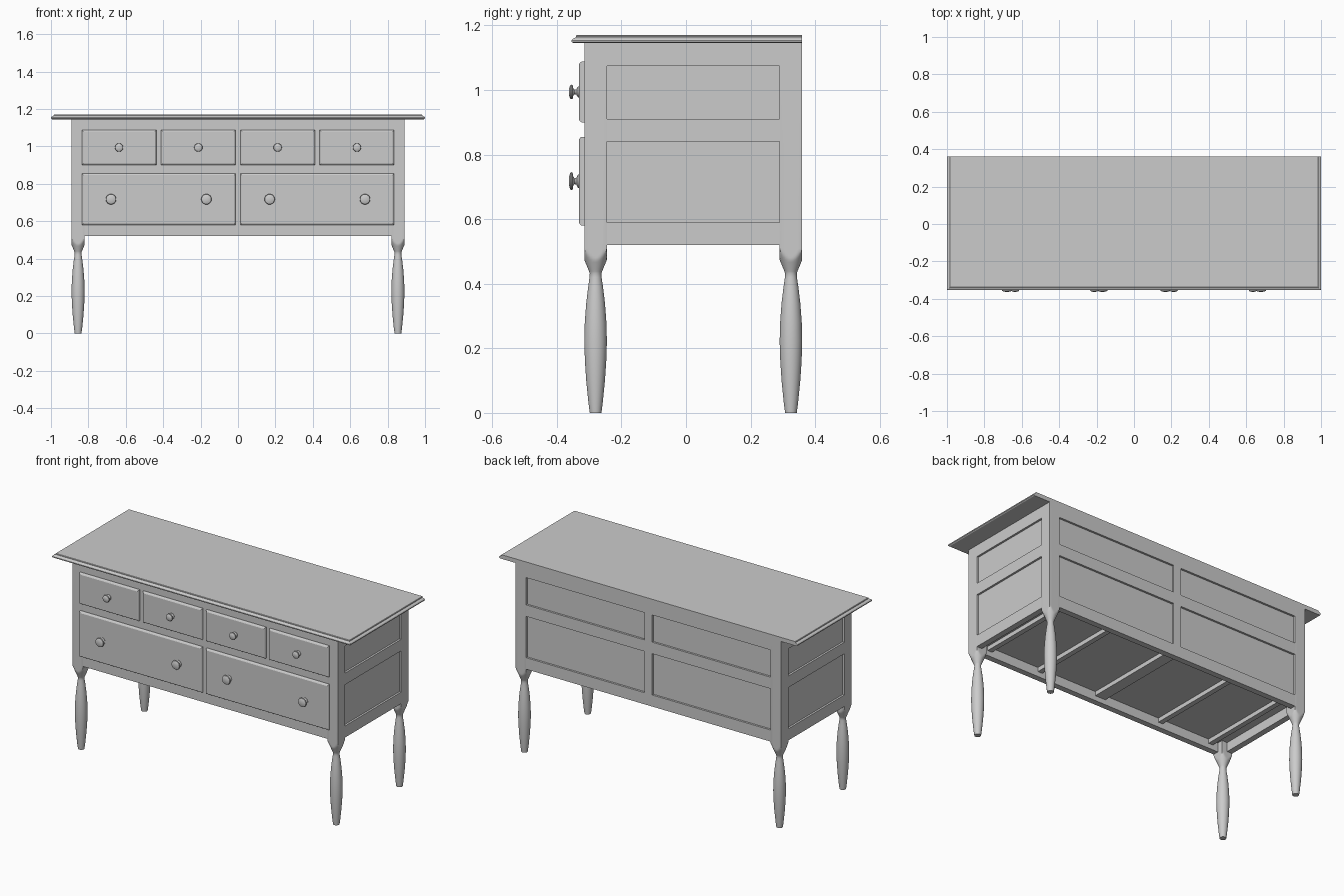
import bpy, bmesh
from math import cos, sin, pi, radians

if "Cube" in bpy.data.objects:
    bpy.data.objects.remove(bpy.data.objects["Cube"], do_unlink=True)

grey = bpy.data.materials.new("plain_grey")
grey.use_nodes = True
grey.diffuse_color = (0.6, 0.6, 0.6, 1)
grey.node_tree.nodes["Principled BSDF"].inputs["Base Color"].default_value = (0.6, 0.6, 0.6, 1)


def loft(name, rings, smooth=False):
    """Closed solid skinned over a stack of equal-length point rings."""
    bm = bmesh.new()
    loops = [[bm.verts.new(p) for p in ring] for ring in rings]
    n = len(loops[0])
    for a, b in zip(loops, loops[1:]):
        for i in range(n):
            j = (i + 1) % n
            bm.faces.new((a[i], a[j], b[j], b[i]))
    bm.faces.new(loops[0])
    bm.faces.new(loops[-1])
    bmesh.ops.recalc_face_normals(bm, faces=bm.faces)
    mesh = bpy.data.meshes.new(name)
    bm.to_mesh(mesh)
    bm.free()
    obj = bpy.data.objects.new(name, mesh)
    mesh.materials.append(grey)
    bpy.context.collection.objects.link(obj)
    if smooth:
        bpy.ops.object.select_all(action='DESELECT')
        obj.select_set(True)
        bpy.context.view_layer.objects.active = obj
        bpy.ops.object.shade_smooth_by_angle(angle=radians(30))
    return obj


def rect_z(x0, x1, y0, y1, z):
    return [(x0, y0, z), (x1, y0, z), (x1, y1, z), (x0, y1, z)]


def box(name, x0, x1, y0, y1, z0, z1):
    return loft(name, [rect_z(x0, x1, y0, y1, z) for z in (z0, z1)])


# Main dimensions
W, FRONT, BACK = 0.89, -0.315, 0.36
BOTTOM, TOP, POST = 0.52, 1.145, 0.07
HALF = POST / 2
INX, INF, INB = W - POST, FRONT + POST, BACK - POST
RAILS = [(BOTTOM, 0.59), (0.84, 0.91), (1.075, TOP)]
PANELS = [(0.59, 0.84), (0.91, 1.075)]
THICK, RECESS = 0.035, 0.012

# Tabletop with moulded front and ends, straight back
edge = [(0.006, 1.145), (0, 1.149), (0, 1.154), (0.004, 1.159),
        (0.011, 1.162), (0.014, 1.164), (0.014, 1.168), (0.016, 1.17)]
loft("tabletop", [rect_z(-1 + o, 1 - o, -0.354 + o, BACK, z) for o, z in edge])

# Turned legs: a lathe clamped to the square post
leg = [(0.018, 0), (0.022, 0.03), (0.029, 0.1), (0.033, 0.16), (0.035, 0.22),
       (0.0335, 0.28), (0.029, 0.34), (0.023, 0.39), (0.0185, 0.42), (0.018, 0.432)]
leg += [(0.02 + 0.03 * k / 10, 0.438 + 0.072 * k / 10) for k in range(11)]
leg.append((0.05, TOP))


def clamp(v):
    return max(-HALF, min(HALF, v))


for side, sx in (("left", 1), ("right", -1)):
    for end, cy in (("front", FRONT + HALF), ("back", BACK - HALF)):
        cx = sx * (W - HALF)
        loft(f"{end}_{side}_leg",
             [[(cx + clamp(r * cos(i * pi / 16)), cy + clamp(r * sin(i * pi / 16)), z)
               for i in range(32)] for r, z in leg], smooth=True)

    # Side frames and recessed panels
    def side_box(name, out, inner, y0, y1, z0, z1):
        xs = sorted((sx * out, sx * inner))
        box(name, xs[0], xs[1], y0, y1, z0, z1)
    for z0, z1 in RAILS:
        side_box(f"{side}_rail", W, W - THICK, INF, INB, z0, z1)
    for z0, z1 in PANELS:
        side_box(f"{side}_panel", W - RECESS, W - THICK, INF, INB, z0, z1)

# Back frame with centre stile and recessed panels
for z0, z1 in RAILS:
    box("back_rail", -INX, INX, BACK - THICK, BACK, z0, z1)
for z0, z1 in PANELS:
    box("back_stile", -0.025, 0.025, BACK - THICK, BACK, z0, z1)
    for x0, x1 in ((-INX, -0.025), (0.025, INX)):
        box("back_panel", x0, x1, BACK - THICK, BACK - RECESS, z0, z1)

# Front frame
box("front_frame", -INX, INX, FRONT, FRONT + THICK, BOTTOM, TOP)

# Inner floor and drawer runners
box("inner_floor", -W + THICK, W - THICK, FRONT + THICK, BACK - THICK, 0.575, 0.585)
for x, w in ((0, 0.035), (-0.42, 0.015), (0.42, 0.015), (-0.77, 0.015), (0.77, 0.015)):
    box("drawer_runner", x - w, x + w, FRONT + THICK, BACK - THICK, 0.55, 0.575)


def knob(x, z, s):
    # Radius and distance out from the drawer face
    prof = [(0.021, 0), (0.021, 0.004), (0.016, 0.007), (0.01, 0.01), (0.009, 0.015),
            (0.014, 0.019), (0.026, 0.021), (0.028, 0.024), (0.026, 0.028),
            (0.018, 0.031), (0.007, 0.033)]
    loft("drawer_knob",
         [[(x + s * r * cos(i * pi / 12), -0.33 - d, z + s * r * sin(i * pi / 12))
           for i in range(24)] for r, d in prof], smooth=True)


# Drawer fronts with eased edges, and their knobs
def drawer(x0, x1, z0, z1):
    steps = [(0, FRONT + 0.005), (0, -0.323), (0.003, -0.328), (0.008, -0.331)]
    loft("drawer_front", [[(x0 + o, y, z0 + o), (x1 - o, y, z0 + o),
                           (x1 - o, y, z1 - o), (x0 + o, y, z1 - o)] for o, y in steps])


GAP, EDGE = 0.026, 0.835
for count, z0, z1, offsets, scale in ((4, 0.9, 1.088, (0,), 0.8),
                                      (2, 0.58, 0.855, (-0.255, 0.255), 1)):
    width = (2 * EDGE - GAP * (count - 1)) / count
    for k in range(count):
        x0 = -EDGE + k * (width + GAP)
        drawer(x0, x0 + width, z0, z1)
        for off in offsets:
            knob(x0 + width / 2 + off, (z0 + z1) / 2, scale)
